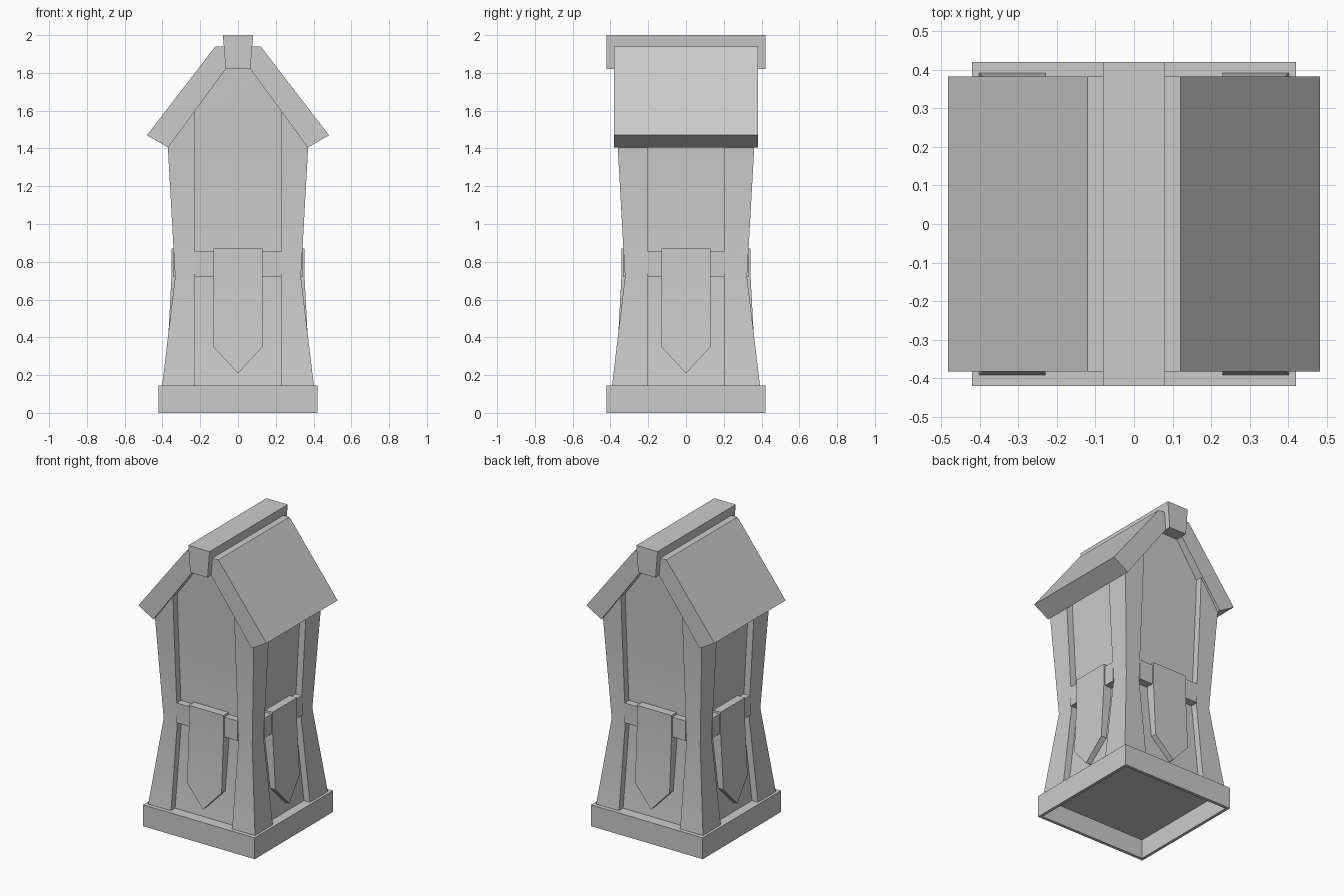
import bpy, bmesh, math
from mathutils import Matrix, Vector

cube = bpy.data.objects.get("Cube")
if cube:
    bpy.data.objects.remove(cube)

stone = bpy.data.materials.new("light grey stone")
stone.use_nodes = True
stone.diffuse_color = (0.6, 0.6, 0.6, 1)
stone.node_tree.nodes["Principled BSDF"].inputs["Base Color"].default_value = (0.6, 0.6, 0.6, 1)


def finish(bm, name):
    bmesh.ops.recalc_face_normals(bm, faces=bm.faces)
    mesh = bpy.data.meshes.new(name)
    bm.to_mesh(mesh)
    bm.free()
    obj = bpy.data.objects.new(name, mesh)
    mesh.materials.append(stone)
    bpy.context.collection.objects.link(obj)
    bpy.ops.object.select_all(action='DESELECT')
    obj.select_set(True)
    bpy.context.view_layer.objects.active = obj
    bpy.ops.object.shade_smooth_by_angle(angle=math.radians(30))
    return obj


def loft(rings):
    """Closed solid through matching rings of points."""
    bm = bmesh.new()
    loops = [[bm.verts.new(p) for p in ring] for ring in rings]
    n = len(loops[0])
    for a, b in zip(loops, loops[1:]):
        for i in range(n):
            j = (i + 1) % n
            bm.faces.new((a[i], a[j], b[j], b[i]))
    bm.faces.new(loops[0])
    bm.faces.new(loops[-1])
    return bm


def prism(name, profile, depth):
    """Front profile in x and z, extended along y to both sides."""
    return finish(loft([[(x, y, z) for x, z in profile] for y in (-depth, depth)]), name)


def mirrored(half):
    return half + [(-x, z) for x, z in reversed(half)]


def square(r, z):
    return [(r, r, z), (-r, r, z), (-r, -r, z), (r, -r, z)]


# Hollow plinth, open underneath
finish(loft([square(0.40, 0.13), square(0.40, 0), square(0.42, 0), square(0.42, 0.145)]), "plinth")

# Waisted tower: four corner pillars around recessed panels
PANEL_X, PANEL_Y, RECESS = 0.23, 0.20, 0.045


def tower_ring(z, r):
    ox, oy = r + 0.005, r - 0.005
    quarter = [(ox - RECESS, PANEL_Y), (ox, PANEL_Y), (ox, oy), (PANEL_X, oy), (PANEL_X, oy - RECESS)]
    half = quarter + [(-x, y) for x, y in reversed(quarter)]
    return [(x, y, z) for x, y in half + [(-x, -y) for x, y in half]]


bm = loft([tower_ring(z, r) for z, r in ((0.14, 0.397), (0.72, 0.328), (1.40, 0.366), (1.86, 0.385))])
# Trim the top to the roof slope
for side in (-1, 1):
    cut = bmesh.ops.bisect_plane(bm, geom=bm.verts[:] + bm.edges[:] + bm.faces[:],
                                 plane_co=(side * 0.39, 0, 1.42),
                                 plane_no=Vector((side * 1.36, 0, 1)), clear_outer=True)
    edges = [e for e in cut["geom_cut"] if isinstance(e, bmesh.types.BMEdge)]
    bmesh.ops.holes_fill(bm, edges=edges)
finish(bm, "tower")

# Roof with thick sloping slabs, and the ridge beam
prism("roof", mirrored([(0.12, 1.94), (0.482, 1.47), (0.37, 1.405), (0.065, 1.82)]), 0.382)
prism("ridge_beam", mirrored([(0.08, 2.0), (0.065, 1.82)]), 0.42)

# Strap and pointed shield on each of the four sides
SHIELD = ((0.87, 0.13, 0.342), (0.72, 0.13, 0.342), (0.35, 0.13, 0.362), (0.21, 0.001, 0.376))
for i, side in enumerate(("front", "left", "back", "right")):
    out = 0.01 * (i % 2)
    half = PANEL_Y + 0.004 if i % 2 else PANEL_X
    turn = Matrix.Rotation(i * math.pi / 2, 4, 'Z')
    strap = loft([[(x, -y - out, z) for x, y in ((-half, 0.27), (half, 0.27), (half, 0.332), (-half, 0.332))]
                  for z in (0.72, 0.855)])
    shield = loft([[(-w, -y - out, z), (w, -y - out, z), (w, 0.06 - y - out, z), (-w, 0.06 - y - out, z)]
                   for z, w, y in SHIELD])
    for bm, part in ((strap, "strap"), (shield, "shield")):
        bm.transform(turn)
        finish(bm, f"{side}_{part}")
